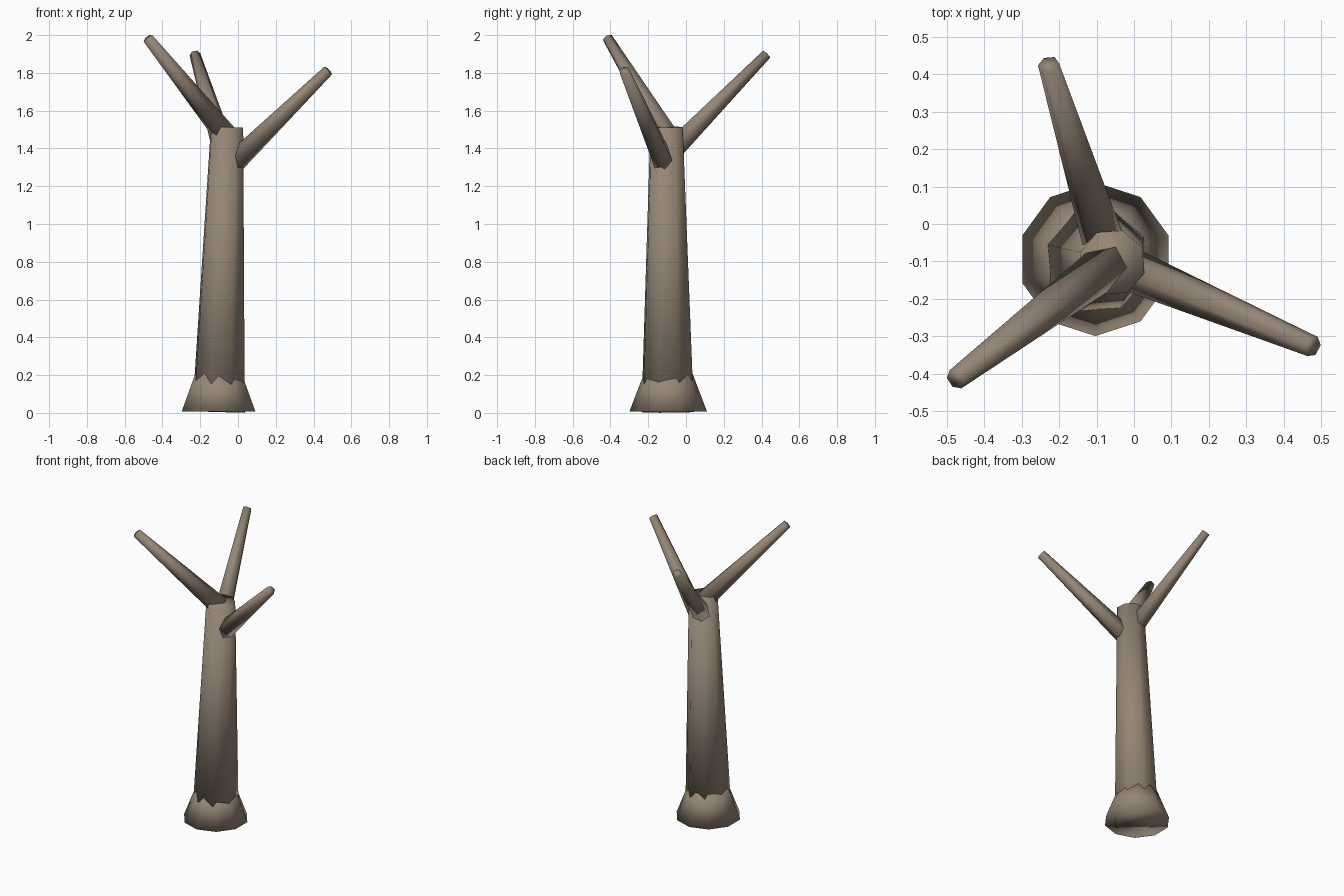
import bpy, bmesh, math
from mathutils import Vector

if "Cube" in bpy.data.objects:
    bpy.data.objects.remove(bpy.data.objects["Cube"])

bark = bpy.data.materials.new("bark")
bark.diffuse_color = (0.30, 0.24, 0.18, 1)
bark.use_nodes = True
bark.node_tree.nodes["Principled BSDF"].inputs["Base Color"].default_value = bark.diffuse_color


def limb(name, start, end, r1, r2, sides, turn=0.0):
    """Capped, smooth-shaded tapered limb between two points."""
    a, b = Vector(start), Vector(end)
    tilt = Vector((0, 0, 1)).rotation_difference(b - a)
    bm = bmesh.new()
    rings = []
    for centre, r in ((a, r1), (b, r2)):
        ring = []
        for i in range(sides):
            t = math.radians(turn) + 2 * math.pi * i / sides
            ring.append(bm.verts.new(centre + tilt @ Vector((r * math.cos(t), r * math.sin(t), 0))))
        rings.append(ring)
    low, high = rings
    for i in range(sides):
        j = (i + 1) % sides
        bm.faces.new((low[i], low[j], high[j], high[i]))
    bm.faces.new(low[::-1])
    bm.faces.new(high)
    for f in bm.faces:
        f.smooth = True
    mesh = bpy.data.meshes.new(name)
    bm.to_mesh(mesh)
    bm.free()
    mesh.materials.append(bark)
    ob = bpy.data.objects.new(name, mesh)
    bpy.context.collection.objects.link(ob)
    return ob


# Root flare and leaning trunk
limb("root_flare", (-0.103, -0.094, 0.008), (-0.103, -0.094, 0.21), 0.205, 0.128, 10, 90)
limb("trunk", (-0.103, -0.097, 0.005), (-0.058, -0.103, 1.513), 0.146, 0.09, 8, 27)

# Three bare branches
branches = [
    ("branch_left", (-0.06, -0.10, 1.465), (-0.476, -0.414, 1.982)),
    ("branch_right", (-0.062, -0.10, 1.285), (0.477, -0.327, 1.812)),
    ("branch_back", (-0.065, -0.10, 1.36), (-0.228, 0.426, 1.898)),
]
for name, base, tip in branches:
    limb(name, base, tip, 0.062, 0.029, 6)
